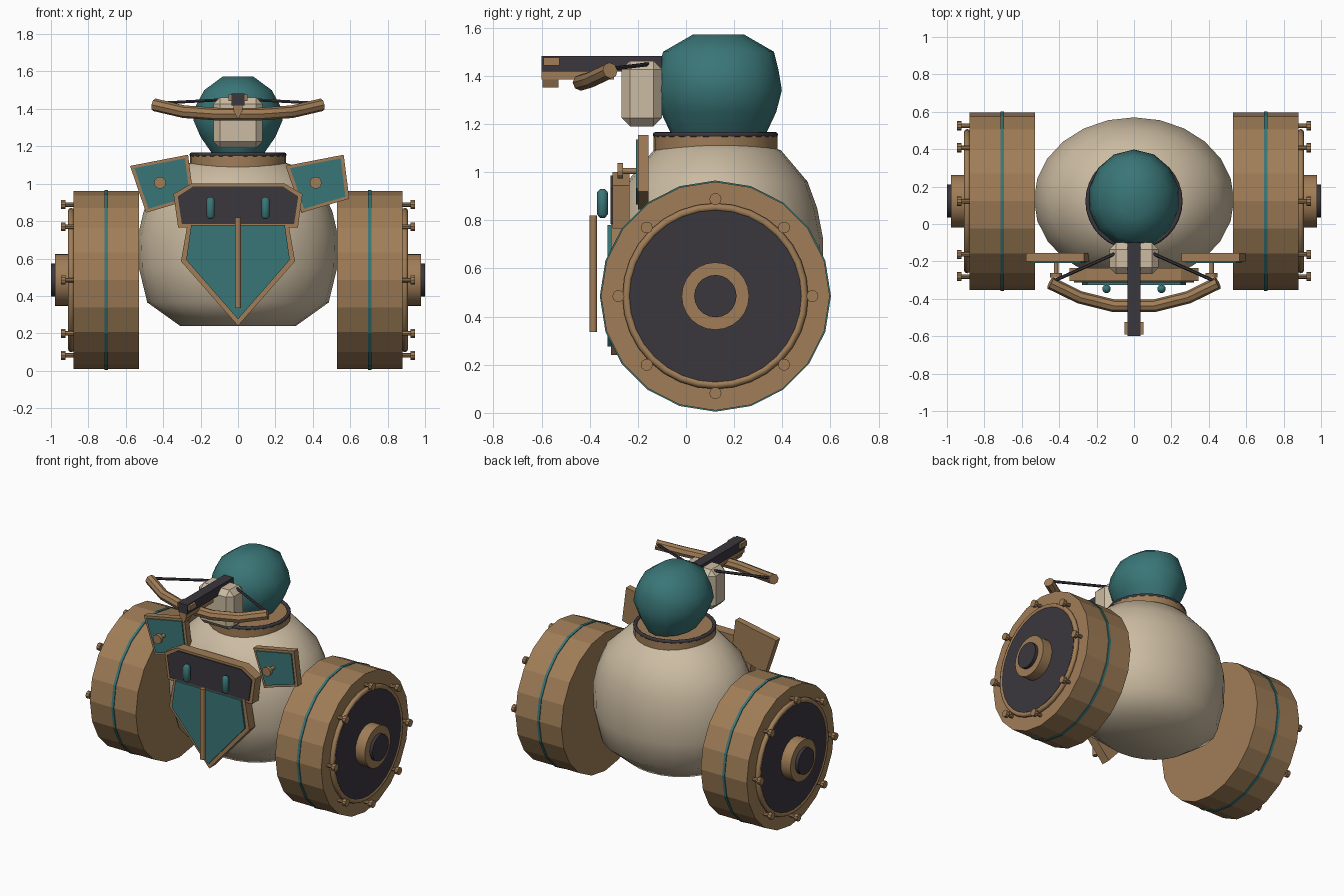
import bpy, bmesh, math
from mathutils import Vector, Matrix

if "Cube" in bpy.data.objects:
    bpy.data.objects.remove(bpy.data.objects["Cube"])


def material(name, rgb):
    m = bpy.data.materials.new(name)
    m.diffuse_color = (*rgb, 1)
    m.use_nodes = True
    m.node_tree.nodes["Principled BSDF"].inputs["Base Color"].default_value = m.diffuse_color
    return m


WOOD = material("wood_brown", (0.35, 0.205, 0.095))
TEAL = material("teal", (0.042, 0.18, 0.185))
CREAM = material("cream", (0.60, 0.50, 0.36))
DARK = material("dark_grey", (0.042, 0.038, 0.048))


def finish(name, bm, mat, smooth=None):
    bmesh.ops.recalc_face_normals(bm, faces=bm.faces)
    me = bpy.data.meshes.new(name)
    bm.to_mesh(me)
    bm.free()
    me.materials.append(mat)
    ob = bpy.data.objects.new(name, me)
    bpy.context.collection.objects.link(ob)
    if smooth:
        bpy.ops.object.select_all(action='DESELECT')
        ob.select_set(True)
        bpy.context.view_layer.objects.active = ob
        bpy.ops.object.shade_smooth_by_angle(angle=math.radians(smooth))
    return ob


def loft(name, rings, mat, smooth=None):
    """Bridge a list of point rings and cap both ends."""
    bm = bmesh.new()
    vs = [[bm.verts.new(p) for p in r] for r in rings]
    n = len(vs[0])
    for a, b in zip(vs, vs[1:]):
        for i in range(n):
            bm.faces.new((a[i], a[(i + 1) % n], b[(i + 1) % n], b[i]))
    bm.faces.new(vs[0][::-1])
    bm.faces.new(vs[-1])
    return finish(name, bm, mat, smooth)


def oval(name, profile, cy, n, mat, smooth):
    """Upright body from (x radius, y radius, z) rows."""
    rings = [[(rx * math.sin(2 * math.pi * i / n), cy + ry * math.cos(2 * math.pi * i / n), z)
              for i in range(n)] for rx, ry, z in profile]
    return loft(name, rings, mat, smooth)


def tube(name, path, r, mat, n=8, smooth=None):
    """Round bar along a path of points."""
    pts = [Vector(p) for p in path]
    rings = []
    for i, p in enumerate(pts):
        d = (pts[min(i + 1, len(pts) - 1)] - pts[max(i - 1, 0)]).normalized()
        q = d.to_track_quat('Z', 'Y')
        rings.append([p + q @ Vector((r * math.cos(2 * math.pi * k / n),
                                      r * math.sin(2 * math.pi * k / n), 0)) for k in range(n)])
    return loft(name, rings, mat, smooth)


def torus(name, center, axis, R, r, mat, n=32, m=8):
    q = Vector(axis).to_track_quat('Z', 'Y')
    bm = bmesh.new()
    vs = []
    for i in range(n):
        a = 2 * math.pi * i / n
        vs.append([])
        for k in range(m):
            b = 2 * math.pi * k / m
            w = R + r * math.cos(b)
            p = Vector((w * math.cos(a), w * math.sin(a), r * math.sin(b)))
            vs[-1].append(bm.verts.new(Vector(center) + q @ p))
    for i in range(n):
        for k in range(m):
            bm.faces.new((vs[i][k], vs[(i + 1) % n][k],
                          vs[(i + 1) % n][(k + 1) % m], vs[i][(k + 1) % m]))
    return finish(name, bm, mat, 60)


def plate(name, pts, y0, y1, mat):
    """Flat panel from an (x, z) outline."""
    return loft(name, [[(x, y, z) for x, z in pts] for y in (y0, y1)], mat)


def mirrored(half):
    return half + [(-x, z) for x, z in reversed(half) if x > 0]


def box(name, lo, hi, mat, bevel=0):
    bm = bmesh.new()
    bmesh.ops.create_cube(bm, size=1)
    lo, hi = Vector(lo), Vector(hi)
    bmesh.ops.transform(bm, matrix=Matrix.Translation((lo + hi) / 2) @
                        Matrix.Diagonal((*(hi - lo), 1)), verts=bm.verts)
    if bevel:
        bmesh.ops.bevel(bm, geom=list(bm.edges), offset=bevel, segments=1, affect='EDGES')
    return finish(name, bm, mat)


# Wheels with band, hub, rim and bolts
WY, WZ = 0.122, 0.485
for s, side in ((-1, "left"), (1, "right")):
    def disc(part, x0, x1, r, mat, n=20, y=WY, z=WZ, smooth=None):
        tube(f"{side}_{part}", [(s * x0, y, z), (s * x1, y, z)], r, mat, n, smooth)

    disc("wheel", 0.53, 0.88, 0.475, WOOD)
    disc("wheel_band", 0.696, 0.714, 0.48, TEAL)
    disc("wheel_cover", 0.87, 0.905, 0.357, DARK, 32, smooth=40)
    torus(f"{side}_wheel_rim", (s * 0.892, WY, WZ), (1, 0, 0), 0.369, 0.017, WOOD)
    disc("hub", 0.90, 0.978, 0.14, WOOD, 24, smooth=40)
    disc("hub_cap", 0.97, 1.0, 0.088, DARK, 20, smooth=40)
    for i in range(8):
        a = i * math.pi / 4
        y, z = WY + 0.403 * math.cos(a), WZ + 0.403 * math.sin(a)
        disc("bolt_head", 0.922, 0.946, 0.025, WOOD, 10, y, z)
        disc("bolt_stem", 0.875, 0.93, 0.012, WOOD, 8, y, z)

# Rounded body, neck and head
oval("body", [(0.31, 0.26, 0.24), (0.485, 0.40, 0.365), (0.53, 0.435, 0.55), (0.535, 0.44, 0.72),
              (0.505, 0.415, 0.85), (0.455, 0.375, 0.96), (0.32, 0.265, 1.09),
              (0.2, 0.165, 1.13)], 0.13, 24, CREAM, 50)
oval("neck", [(0.257, 0.257, 1.05), (0.257, 0.257, 1.155)], 0.122, 28, WOOD, 40)
torus("neck_ring", (0, 0.122, 1.155), (0, 0, 1), 0.248, 0.012, DARK)
oval("head", [(0.145, 0.2, 1.165), (0.205, 0.24, 1.25), (0.245, 0.263, 1.34), (0.23, 0.25, 1.42),
              (0.185, 0.23, 1.50), (0.085, 0.105, 1.572)], 0.135, 14, TEAL, 50)

# Chest plates
plate("chest_frame", mirrored([(0.25, 1.0), (0.345, 0.945), (0.32, 0.765)]), -0.305, -0.235, WOOD)
plate("chest_panel", mirrored([(0.24, 0.985), (0.322, 0.932), (0.3, 0.785)]), -0.313, -0.28, DARK)
plate("shield_frame", mirrored([(0.27, 0.785), (0.305, 0.585), (0.0, 0.24)]), -0.312, -0.25, WOOD)
plate("shield_panel", mirrored([(0.25, 0.78), (0.277, 0.593), (0.0, 0.275)]), -0.325, -0.29, TEAL)
tube("shield_rod", [(0, -0.385, 0.335), (0, -0.385, 0.82)], 0.017, WOOD, 10, 40)
for x in (-0.147, 0.147):
    oval_rows = [(0.01, 0.81), (0.023, 0.825), (0.023, 0.915), (0.01, 0.93)]
    stud = oval("chest_stud", [(r, r, z) for r, z in oval_rows], -0.347, 10, TEAL, 60)
    stud.location.x = x

# Shoulder plates, both tilted the same way
quad = [(-0.16, 0.09), (0.15, 0.15), (0.18, -0.085), (-0.075, -0.16)]
for cx in (-0.417, 0.415):
    plate("shoulder_frame", [(cx + x, 1.005 + z) for x, z in quad], -0.2, -0.155, WOOD)
    plate("shoulder_panel", [(cx + 0.003 + x * 0.87, 1.005 + z * 0.87) for x, z in quad],
          -0.208, -0.19, TEAL)
    for part, y0, y1, r in (("head", -0.285, -0.262, 0.032), ("stem", -0.27, -0.195, 0.012)):
        tube(f"shoulder_bolt_{part}", [(cx, y0, 1.005), (cx, y1, 1.005)], r, WOOD, 12)

# Face block and crossbow
box("face_block", (-0.132, -0.268, 1.19), (0.132, -0.1, 1.462), CREAM, 0.035)
box("bow_rail", (-0.034, -0.6, 1.418), (0.034, -0.1, 1.482), DARK)
box("bow_tip", (-0.05, -0.592, 1.443), (0.05, -0.525, 1.476), WOOD)
box("bow_under_rail", (-0.024, -0.6, 1.385), (0.024, -0.3, 1.42), WOOD)
plate("bow_sight", [(-0.022, 1.39), (0.022, 1.39), (0.006, 1.352), (-0.006, 1.352)],
      -0.595, -0.53, WOOD)
half = [(0.11, -0.437, 1.372), (0.29, -0.392, 1.385), (0.448, -0.315, 1.422)]
tube("bow_limb", [(-x, y, z) for x, y, z in reversed(half)] + half, 0.034, WOOD, 8, 40)
for s in (-1, 1):
    tube("bow_string", [(s * 0.43, -0.305, 1.43), (s * 0.06, -0.14, 1.45)], 0.009, DARK, 6)
